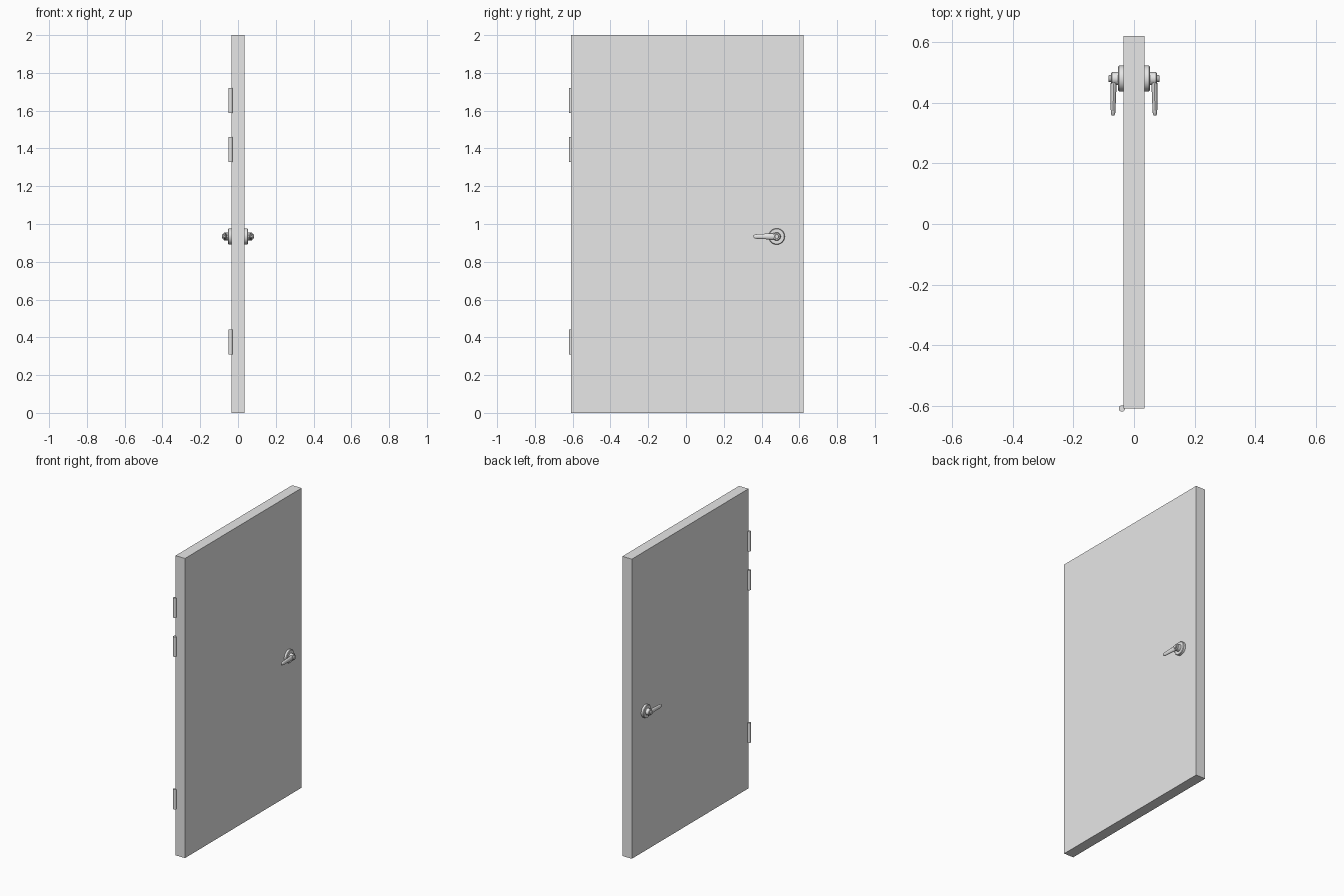
import bpy, bmesh, math
from mathutils import Matrix, Vector

cube = bpy.data.objects.get("Cube")
if cube:
    bpy.data.objects.remove(cube, do_unlink=True)

grey = bpy.data.materials.new("plain grey")
grey.use_nodes = True
colour = (0.8, 0.8, 0.8, 1)
grey.diffuse_color = colour
grey.node_tree.nodes["Principled BSDF"].inputs["Base Color"].default_value = colour


def finish(name, bm, smooth=True):
    bmesh.ops.recalc_face_normals(bm, faces=bm.faces)
    mesh = bpy.data.meshes.new(name)
    bm.to_mesh(mesh)
    bm.free()
    obj = bpy.data.objects.new(name, mesh)
    bpy.context.collection.objects.link(obj)
    mesh.materials.append(grey)
    if smooth:
        bpy.ops.object.select_all(action='DESELECT')
        obj.select_set(True)
        bpy.context.view_layer.objects.active = obj
        bpy.ops.object.shade_smooth_by_angle(angle=math.radians(35))
    return obj


def loft(name, rings, sides):
    """Skin a row of elliptical rings given as (centre, axis a, axis b)."""
    bm = bmesh.new()
    loops = []
    for centre, a, b in rings:
        angles = [2 * math.pi * i / sides for i in range(sides)]
        loops.append([bm.verts.new(Vector(centre) + Vector(a) * math.cos(t)
                                   + Vector(b) * math.sin(t)) for t in angles])
    for low, high in zip(loops, loops[1:]):
        for i in range(sides):
            j = (i + 1) % sides
            bm.faces.new((low[i], low[j], high[j], high[i]))
    bm.faces.new(loops[0])
    bm.faces.new(loops[-1])
    return finish(name, bm)


# Door slab
bm = bmesh.new()
bmesh.ops.create_cube(bm, size=1)
bmesh.ops.transform(bm, verts=bm.verts, matrix=Matrix.Translation((0, 0.006, 1))
                    @ Matrix.Diagonal((0.07, 1.23, 2, 1)))
finish("door_slab", bm, smooth=False)

# Hinge barrels on the right-hand front corner
for label, z in (("top", 1.653), ("middle", 1.394), ("bottom", 0.375)):
    r = 0.0105
    loft(label + "_hinge", [((-0.04, -0.609, z + h), (r, 0, 0), (0, r, 0))
                            for h in (-0.066, 0.066)], 16)

# Handle set, repeated on both faces
PIVOT_Y, PIVOT_Z = 0.48, 0.934


def turned(name, side, profile):
    loft(name, [((side * x, PIVOT_Y, PIVOT_Z), (0, r, 0), (0, 0, r))
                for x, r in profile], 32)


for label, side in (("left", 1), ("right", -1)):
    turned(label + "_rosette", side,
           [(0.03, 0.043), (0.049, 0.043), (0.052, 0.040)])
    turned(label + "_handle_hub", side,
           [(0.05, 0.022), (0.06, 0.021), (0.073, 0.021), (0.076, 0.018)])
    turned(label + "_handle_pin", side,
           [(0.07, 0.012), (0.082, 0.012), (0.0845, 0.010)])
    # Lever: y position, x centre, half thickness, half height
    lever = [(0.495, 0.066, 0.008, 0.012), (0.48, 0.066, 0.010, 0.018),
             (0.46, 0.067, 0.010, 0.017), (0.43, 0.068, 0.009, 0.015),
             (0.38, 0.069, 0.008, 0.013), (0.364, 0.069, 0.007, 0.011),
             (0.358, 0.069, 0.004, 0.006)]
    loft(label + "_lever", [((side * x, y, PIVOT_Z), (t, 0, 0), (0, 0, h))
                            for y, x, t, h in lever], 16)
